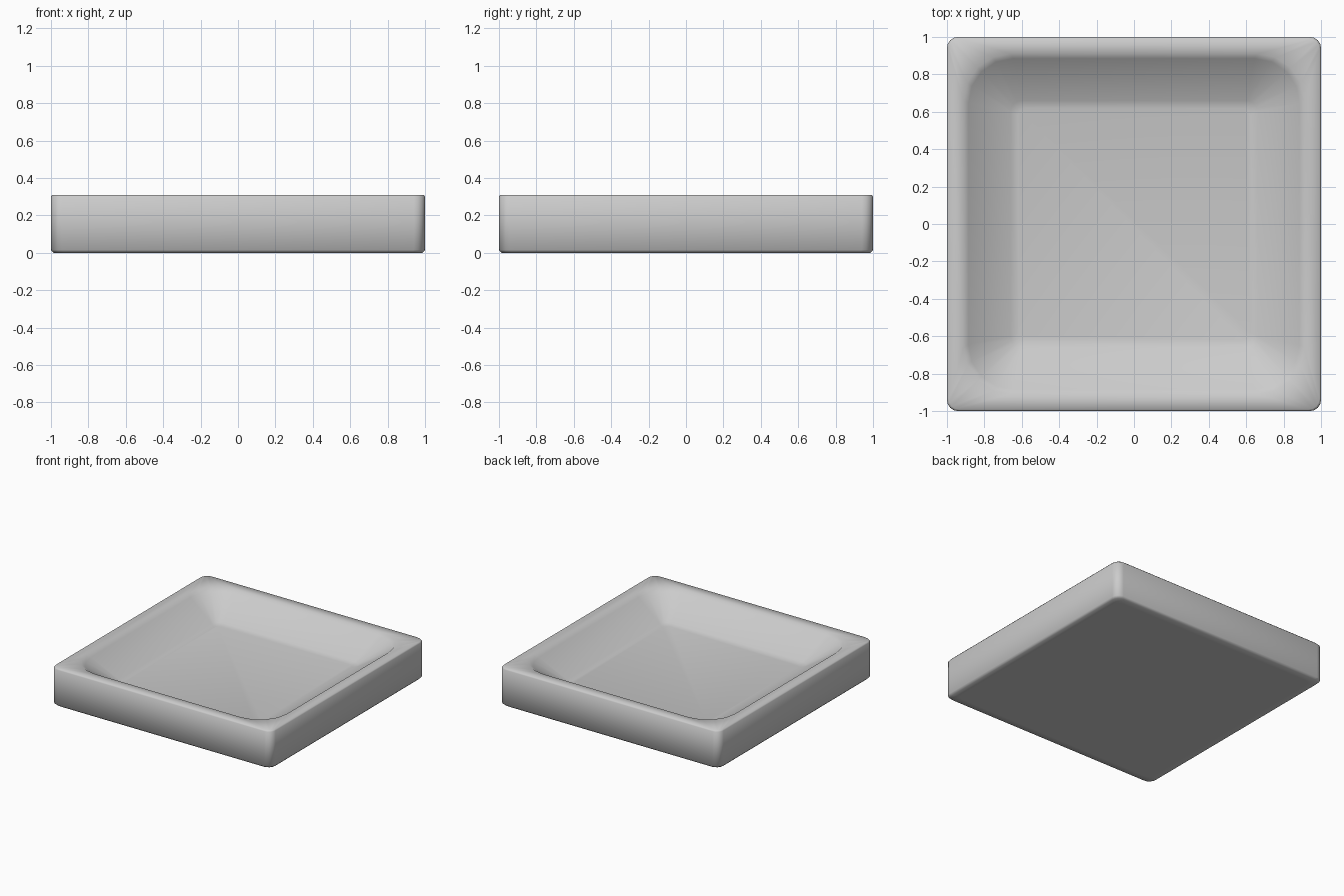
import bpy, bmesh, math

if "Cube" in bpy.data.objects:
    bpy.data.objects.remove(bpy.data.objects["Cube"])

SEG = 4  # segments per rounded corner


def ring(bm, half, radius, z):
    """Rounded-square loop of vertices."""
    verts = []
    for q in range(4):
        a0 = q * math.pi / 2
        sx = 1 if q in (0, 3) else -1
        sy = 1 if q in (0, 1) else -1
        for i in range(SEG + 1):
            a = a0 + i / SEG * math.pi / 2
            verts.append(bm.verts.new((sx * (half - radius) + radius * math.cos(a),
                                       sy * (half - radius) + radius * math.sin(a), z)))
    return verts


# half width, corner radius, height: underside, outer wall, rim, sloped recess, floor
profile = [(0.93, 0.05, 0.0), (0.985, 0.06, 0.0), (1.0, 0.06, 0.015),
           (1.0, 0.06, 0.30), (0.992, 0.06, 0.31), (0.91, 0.25, 0.308),
           (0.885, 0.24, 0.285), (0.66, 0.06, 0.145), (0.62, 0.04, 0.135)]

bm = bmesh.new()
rings = [ring(bm, *p) for p in profile]
for lo, hi in zip(rings, rings[1:]):
    n = len(lo)
    for i in range(n):
        j = (i + 1) % n
        bm.faces.new((lo[i], lo[j], hi[j], hi[i]))
bm.faces.new(rings[0][::-1])
bm.faces.new(rings[-1])
for f in bm.faces:
    f.smooth = True

mesh = bpy.data.meshes.new("square_tray")
bm.to_mesh(mesh)
bm.free()
tray = bpy.data.objects.new("square_tray", mesh)
bpy.context.collection.objects.link(tray)
